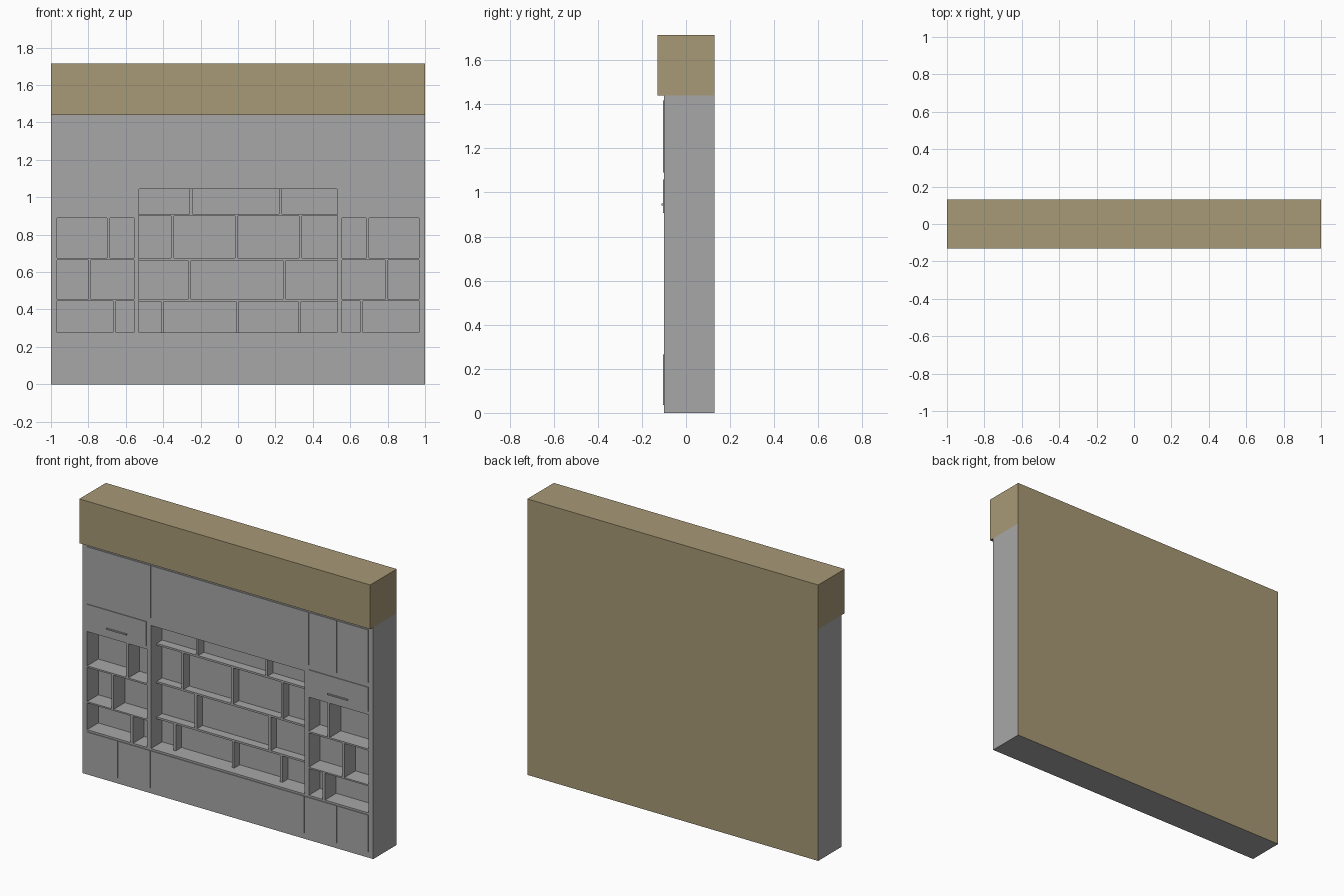
import bpy
import bmesh

cube = bpy.data.objects.get("Cube")
if cube:
    bpy.data.objects.remove(cube, do_unlink=True)


def material(name, rgb):
    m = bpy.data.materials.new(name)
    m.use_nodes = True
    m.diffuse_color = (*rgb, 1)
    m.node_tree.nodes["Principled BSDF"].inputs["Base Color"].default_value = (*rgb, 1)
    return m


GREY = material("grey board", (0.39, 0.39, 0.39))
TAN = material("tan wall", (0.39, 0.32, 0.18))

FRONT, BACK = -0.10, 0.13      # cabinet depth
RECESS = 0.01                  # back of the open shelves
SHELF_FRONT = -0.045           # middle shelves are set back
HEADER_Z, TOP = 1.44, 1.715
ROWS = [(0.278, 0.444), (0.453, 0.665), (0.675, 0.888)]


def boxes(name, bounds, mat):
    """One object made of boxes given as (x0, x1, y0, y1, z0, z1)."""
    bm = bmesh.new()
    for b in bounds:
        for v in bmesh.ops.create_cube(bm, size=1)["verts"]:
            for i in range(3):
                v.co[i] = b[2 * i + (v.co[i] > 0)]
    mesh = bpy.data.meshes.new(name)
    bm.to_mesh(mesh)
    bm.free()
    mesh.materials.append(mat)
    obj = bpy.data.objects.new(name, mesh)
    bpy.context.collection.objects.link(obj)
    return obj


# Cabinet block with a deep middle recess and mirrored side cubbies
cabinet = boxes("cabinet", [(-1, 1, FRONT, BACK, 0, HEADER_Z)], GREY)
holes = [(-0.528, 0.528, -0.2, RECESS, 0.278, 1.043)]
for (z0, z1), split in zip(ROWS, (0.66, 0.793, 0.692)):
    for x0, x1 in ((0.557, split - 0.008), (split + 0.008, 0.967)):
        holes.append((x0, x1, -0.2, RECESS, z0, z1))
        holes.append((-x1, -x0, -0.2, RECESS, z0, z1))
cutter = boxes("cubby_cutter", holes, GREY)
cutter.hide_render = True
cut = cabinet.modifiers.new("cubbies", "BOOLEAN")
cut.operation = "DIFFERENCE"
cut.solver = "EXACT"
cut.object = cutter
bpy.context.view_layer.update()
mesh = bpy.data.meshes.new_from_object(
    cabinet.evaluated_get(bpy.context.evaluated_depsgraph_get()))
cabinet.modifiers.clear()
cabinet.data = mesh
bpy.data.objects.remove(cutter, do_unlink=True)

# The wall shows on the rear face of the cabinet
mesh.materials.clear()
for m in (GREY, TAN):
    mesh.materials.append(m)
for f in mesh.polygons:
    f.material_index = int(f.normal.y > 0.9 and f.center.y > 0.1)

# Wall header above the cabinet
boxes("wall_header", [(-1, 1, -BACK, BACK, HEADER_Z, TOP)], TAN)

# Middle shelves and their staggered dividers
levels = [0.278, 0.448, 0.669, 0.905, 1.043]
boxes("middle_shelves", [(-0.528, 0.528, SHELF_FRONT, RECESS, z - 0.006, z + 0.006)
                         for z in levels[1:-1]], GREY)
splits = [(-0.404, -0.003, 0.329), (-0.259, 0.249),
          (-0.35, -0.008, 0.334), (-0.25, 0.227)]
boxes("middle_dividers", [(x - 0.008, x + 0.008, SHELF_FRONT, RECESS, z0, z1)
                          for z0, z1, xs in zip(levels, levels[1:], splits)
                          for x in xs], GREY)


# Thin door and drawer fronts
def fronts(name, edges, z0, z1):
    boxes(name, [(a + 0.002, b - 0.002, FRONT - 0.005, FRONT, z0, z1)
                 for a, b in zip(edges, edges[1:])], GREY)


fronts("upper_doors", (-0.968, -0.526, 0.56, 0.753, 0.968), 1.09, 1.417)
fronts("lower_doors", (-0.968, -0.753, -0.528, 0.528, 0.753, 0.968), 0.035, 0.266)
fronts("left_drawer", (-0.968, -0.558), 0.908, 1.06)
fronts("right_drawer", (0.558, 0.968), 0.908, 1.06)

# Drawer handles
for side, name in ((-1, "right_handle"), (1, "left_handle")):
    x = 0.76 * side
    boxes(name, [(x - 0.07, x + 0.07, FRONT - 0.012, FRONT, 0.942, 0.95)], GREY)
